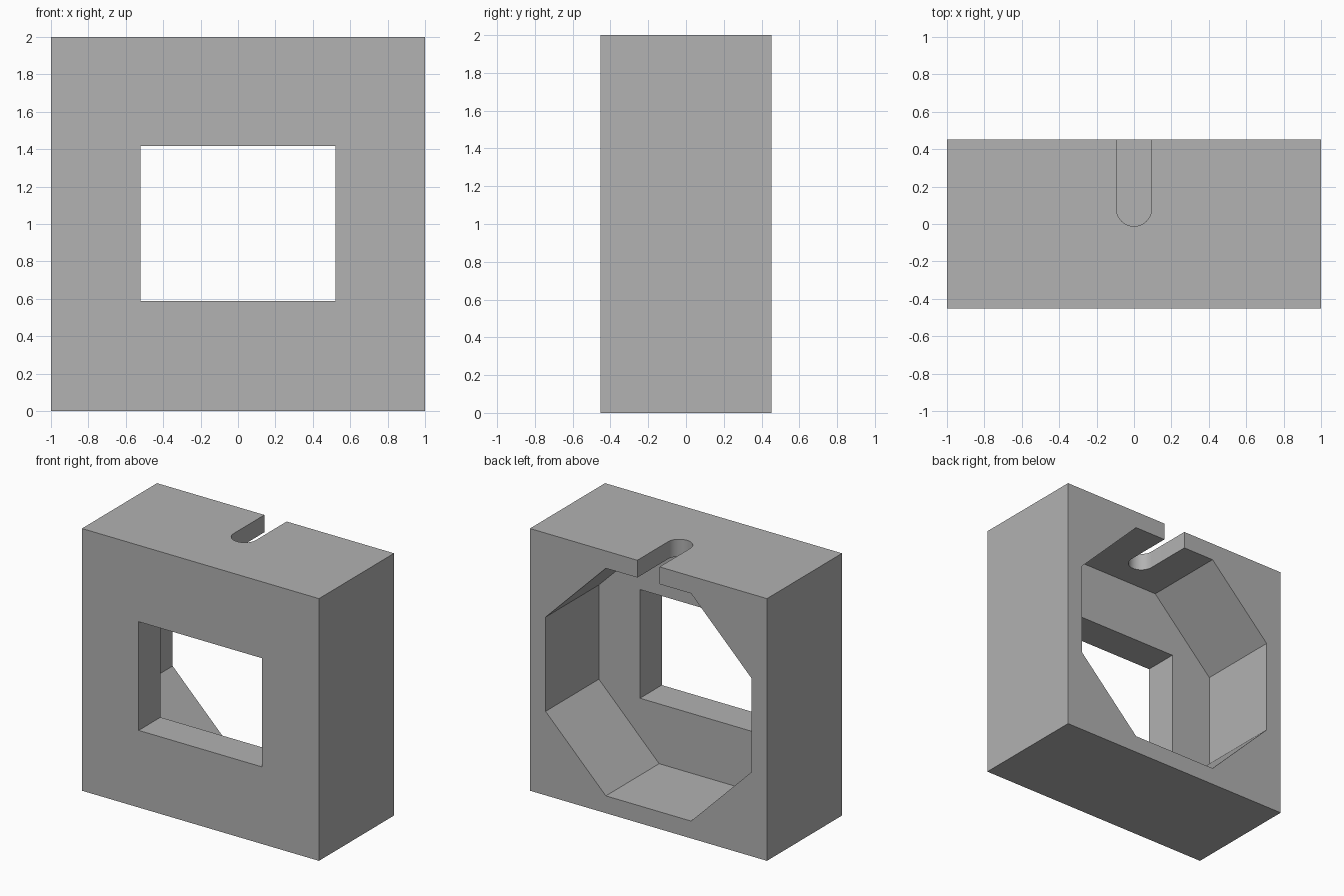
import bpy
import bmesh
from math import cos, sin, pi, radians
from mathutils import Vector

if "Cube" in bpy.data.objects:
    bpy.data.objects.remove(bpy.data.objects["Cube"])

HALF_DEPTH = 0.4525
POCKET_FLOOR = -0.19
APOTHEM = 0.868
SLOT_RADIUS = 0.094
SLOT_CENTRE = 0.082

grey = bpy.data.materials.new("plain grey")
grey.use_nodes = True
colour = (0.445, 0.445, 0.445, 1)
grey.diffuse_color = colour
grey.node_tree.nodes["Principled BSDF"].inputs["Base Color"].default_value = colour


def prism(name, outline, sweep):
    """Extrude a closed outline of 3D points along the sweep vector."""
    bm = bmesh.new()
    face = bm.faces.new([bm.verts.new(p) for p in outline])
    side = bmesh.ops.extrude_face_region(bm, geom=[face])["geom"]
    moved = [v for v in side if isinstance(v, bmesh.types.BMVert)]
    bmesh.ops.translate(bm, verts=moved, vec=Vector(sweep))
    bmesh.ops.recalc_face_normals(bm, faces=bm.faces)
    mesh = bpy.data.meshes.new(name)
    bm.to_mesh(mesh)
    bm.free()
    mesh.materials.append(grey)
    obj = bpy.data.objects.new(name, mesh)
    bpy.context.collection.objects.link(obj)
    return obj


def rectangle(half_width, low, high, y):
    return [(-half_width, y, low), (half_width, y, low),
            (half_width, y, high), (-half_width, y, high)]


# Square block
block = prism("housing_block", rectangle(1, 0, 2, -HALF_DEPTH), (0, 2 * HALF_DEPTH, 0))

# Octagonal pocket, open at the back
radius = APOTHEM / cos(pi / 8)
octagon = [(radius * cos((i + 0.5) * pi / 4), POCKET_FLOOR,
            1 + radius * sin((i + 0.5) * pi / 4)) for i in range(8)]
pocket = prism("pocket_cutter", octagon, (0, 1, 0))

# Rectangular window through the front wall
window = prism("window_cutter", rectangle(0.521, 0.588, 1.417, -0.6), (0, 0.6, 0))

# Round-ended slot through the top wall, open at the back
steps = 24
slot_outline = [(SLOT_RADIUS * cos(pi + pi * i / steps),
                 SLOT_CENTRE + SLOT_RADIUS * sin(pi + pi * i / steps), 1.6)
                for i in range(steps + 1)]
slot_outline += [(SLOT_RADIUS, 0.6, 1.6), (-SLOT_RADIUS, 0.6, 1.6)]
slot = prism("slot_cutter", slot_outline, (0, 0, 0.6))

# Cut the openings, then discard the cutters
bpy.context.view_layer.objects.active = block
for cutter in (pocket, window, slot):
    cutter.hide_render = True
    cut = block.modifiers.new(cutter.name, "BOOLEAN")
    cut.operation = "DIFFERENCE"
    cut.solver = "EXACT"
    cut.object = cutter
    bpy.ops.object.modifier_apply(modifier=cut.name)
    bpy.data.objects.remove(cutter)

bpy.ops.object.select_all(action="DESELECT")
block.select_set(True)
bpy.ops.object.shade_smooth_by_angle(angle=radians(30))
